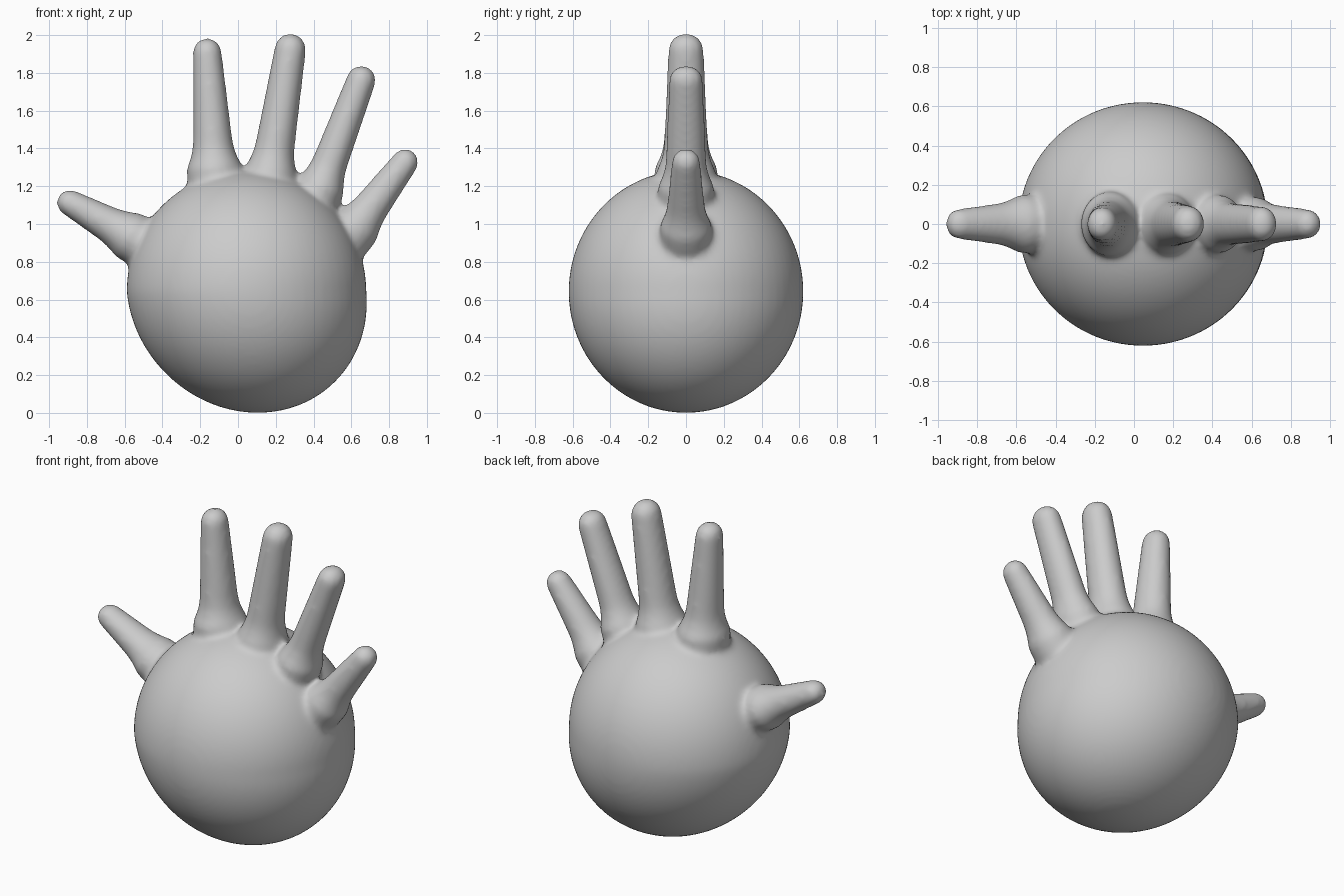
import bpy, bmesh, math
from mathutils import Vector

if "Cube" in bpy.data.objects:
    bpy.data.objects.remove(bpy.data.objects["Cube"])

bm = bmesh.new()

# Palm: a near-round ball whose underside leans slightly to the right
palm = bmesh.ops.create_uvsphere(bm, u_segments=64, v_segments=40, radius=1)["verts"]
for v in palm:
    x, y, z = v.co
    lean = 0.06 * max(0, -z)
    v.co = (0.045 + 0.635 * x + lean, 0.622 * y, 0.642 + 0.642 * z)


def digit(base, tip, r_base, r_tip, depth, flare=0.06):
    """Tapered round-ended finger; tip is the extreme point, base lies at the palm surface."""
    base, tip = Vector((base[0], 0, base[1])), Vector((tip[0], 0, tip[1]))
    axis = (tip - base).normalized()
    side = Vector((axis.z, 0, -axis.x))
    length = (tip - base).length
    body = length - r_tip
    # (distance, radius): flared root, taper, round cap
    prof = [(-0.18, r_base + 0.5 * flare), (-0.08, r_base + flare)]
    for i in range(13):
        t = i / 12
        d = body * t
        f = max(0, 1 - d / 0.14)
        prof.append((d, r_base + (r_tip - r_base) * t + flare * f ** 2))
    for i in range(1, 8):
        a = math.pi / 2 * i / 8
        prof.append((body + r_tip * math.sin(a), r_tip * math.cos(a)))
    n, rings = 28, []
    for d, r in prof:
        c = base + axis * d
        rings.append([bm.verts.new(c + side * r * math.cos(2 * math.pi * k / n)
                      + Vector((0, r * depth * math.sin(2 * math.pi * k / n), 0)))
                      for k in range(n)])
    for a, b in zip(rings, rings[1:]):
        for k in range(n):
            bm.faces.new((a[k], a[(k + 1) % n], b[(k + 1) % n], b[k]))
    bm.faces.new(rings[0][::-1])
    end = bm.verts.new(tip)
    for k in range(n):
        bm.faces.new((rings[-1][k], rings[-1][(k + 1) % n], end))


# Four fingers and the thumb, in the x-z plane
digit((-0.125, 1.30), (-0.168, 1.985), 0.113, 0.077, 1.12, 0.035)
digit((0.175, 1.28), (0.290, 2.008), 0.110, 0.084, 1.12, 0.03)
digit((0.44, 1.20), (0.680, 1.835), 0.098, 0.078, 1.16, 0.03)
digit((0.63, 0.99), (0.928, 1.385), 0.105, 0.072, 1.06, 0.025)
digit((-0.58, 0.94), (-0.952, 1.147), 0.108, 0.070, 1.12, 0.025)

bmesh.ops.recalc_face_normals(bm, faces=bm.faces)
mesh = bpy.data.meshes.new("hand")
bm.to_mesh(mesh)
bm.free()
hand = bpy.data.objects.new("hand", mesh)
bpy.context.collection.objects.link(hand)

grey = bpy.data.materials.new("grey")
grey.diffuse_color = (0.6, 0.6, 0.6, 1)
grey.use_nodes = True
grey.node_tree.nodes["Principled BSDF"].inputs["Base Color"].default_value = grey.diffuse_color
mesh.materials.append(grey)

# Fuse the parts into one skin and soften the joins
remesh = hand.modifiers.new("fuse", "REMESH")
remesh.mode = "VOXEL"
remesh.voxel_size = 0.016
remesh.use_smooth_shade = True
soft = hand.modifiers.new("soften", "SMOOTH")
soft.factor = 0.5
soft.iterations = 16
